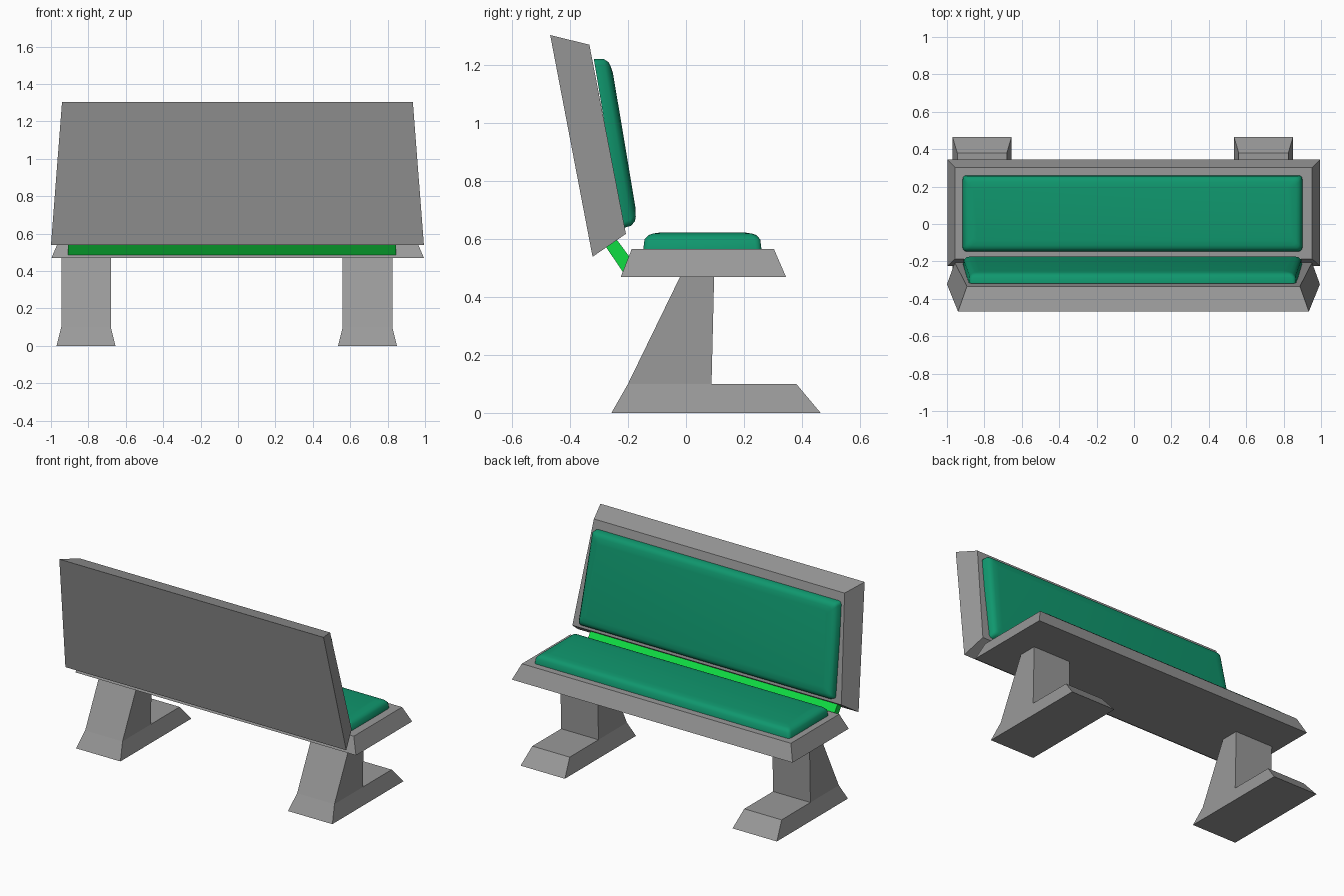
import bpy, bmesh, math
from mathutils import Vector, Matrix

if "Cube" in bpy.data.objects:
    bpy.data.objects.remove(bpy.data.objects["Cube"])


def material(name, rgb):
    m = bpy.data.materials.new(name)
    m.diffuse_color = (*rgb, 1)
    m.use_nodes = True
    m.node_tree.nodes["Principled BSDF"].inputs["Base Color"].default_value = m.diffuse_color
    return m


grey = material("grey metal", (0.32, 0.32, 0.32))
teal = material("teal padding", (0.005, 0.31, 0.155))
green = material("bright green", (0.005, 0.72, 0.055))


def add_loft(bm, rings):
    """Skin a closed solid through rings of equal point count."""
    loops = [[bm.verts.new(p) for p in r] for r in rings]
    n = len(loops[0])
    for a, b in zip(loops, loops[1:]):
        for i in range(n):
            j = (i + 1) % n
            bm.faces.new((a[i], a[j], b[j], b[i]))
    bm.faces.new(loops[0][::-1])
    bm.faces.new(loops[-1])


def make(name, solids, mat, matrix=None, smooth=False):
    bm = bmesh.new()
    for rings in solids:
        add_loft(bm, rings)
    if matrix:
        bm.transform(matrix)
    bmesh.ops.recalc_face_normals(bm, faces=bm.faces[:])
    me = bpy.data.meshes.new(name)
    bm.to_mesh(me)
    bm.free()
    me.materials.append(mat)
    ob = bpy.data.objects.new(name, me)
    bpy.context.collection.objects.link(ob)
    if smooth:
        bpy.ops.object.select_all(action='DESELECT')
        ob.select_set(True)
        bpy.context.view_layer.objects.active = ob
        bpy.ops.object.shade_smooth_by_angle(angle=math.radians(45))
    return ob


def rect(x0, x1, y0, y1, z):
    return [(x0, y0, z), (x1, y0, z), (x1, y1, z), (x0, y1, z)]


def round_rect(cx, hx0, hx1, y0, y1, z, inset, r=0.02):
    """Rectangle with rounded corners; half width goes hx0 (y0) to hx1 (y1)."""
    pts = []
    for sx, sy, start in ((1, 1, 0), (-1, 1, 90), (-1, -1, 180), (1, -1, 270)):
        hx = (hx1 if sy > 0 else hx0) - inset - r
        y = y1 - inset - r if sy > 0 else y0 + inset + r
        for k in range(4):
            a = math.radians(start + 30 * k)
            pts.append((cx + sx * hx + r * math.cos(a), y + r * math.sin(a), z))
    return pts


def cushion(cx, hx0, hx1, y0, y1):
    steps = ((0, 0), (0.004, 0.033), (0.018, 0.048), (0.033, 0.053), (0.06, 0.057))
    return [round_rect(cx, hx0, hx1, y0, y1, z, i) for i, z in steps]


# Legs: splayed foot with a leaning column
for name, cx in (("left_leg", -0.8125), ("right_leg", 0.6925)):
    a, b = 0.1575, 0.1325
    foot = [rect(cx - a, cx + a, -0.257, 0.464, 0), rect(cx - b, cx + b, -0.2, 0.38, 0.1)]
    column = [rect(cx - b, cx + b, -0.2, 0.088, 0.1), rect(cx - b, cx + b, -0.02, 0.097, 0.47)]
    make(name, [foot, column], grey)

# Seat slab and its cushion
make("seat", [[rect(-0.998, 0.995, -0.225, 0.345, 0.468),
               rect(-0.957, 0.953, -0.187, 0.303, 0.565)]], grey)
make("seat_cushion", [cushion(-0.008, 0.908, 0.908, -0.147, 0.26)], teal,
     Matrix.Translation((0, 0, 0.565)), True)


# Leaning backrest, narrower towards the top and front
def back_ring(y0, z0, h0, y1, z1, h1):
    c = -0.003
    return [(c - h0, y0, z0), (c + h0, y0, z0), (c + h1, y1, z1), (c - h1, y1, z1)]


make("backrest", [[back_ring(-0.322, 0.538, 0.997, -0.468, 1.302, 0.938),
                   back_ring(-0.207, 0.617, 0.955, -0.333, 1.269, 0.89)]], grey)

# Backrest cushion, built flat then tilted upright (local z points to +y)
up = Vector((0, -0.165, 0.986)).normalized()
out = Vector((0, 0.986, 0.165)).normalized()
tilt = Matrix(((1, 0, 0, 0),
               (0, up.y, out.y, -0.22),
               (0, up.z, out.z, 0.636),
               (0, 0, 0, 1)))
make("backrest_cushion", [cushion(-0.008, 0.907, 0.875, 0, 0.591)], teal, tilt, True)

# Connecting bar between seat and backrest
profile = [(-0.295, 0.6), (-0.26, 0.626), (-0.18, 0.518), (-0.215, 0.482)]
make("connecting_bar", [[[(x, y, z) for y, z in profile] for x in (-0.91, 0.845)]], green)
